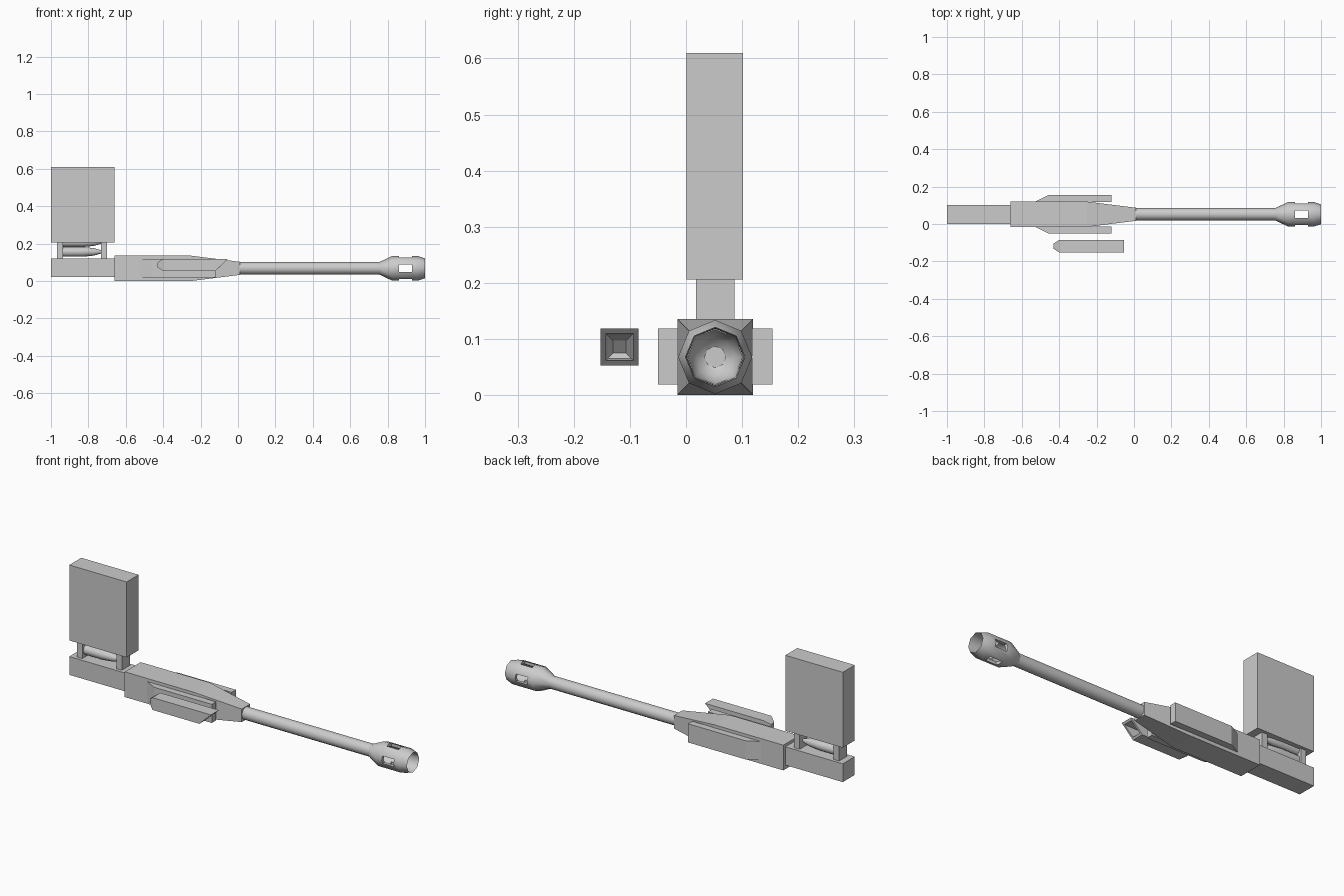
import bpy, bmesh, math
from mathutils import Vector

if "Cube" in bpy.data.objects:
    bpy.data.objects.remove(bpy.data.objects["Cube"])

CY, CZ = 0.052, 0.068   # barrel axis


def make(name, bm):
    bmesh.ops.recalc_face_normals(bm, faces=bm.faces)
    me = bpy.data.meshes.new(name)
    bm.to_mesh(me)
    bm.free()
    ob = bpy.data.objects.new(name, me)
    bpy.context.collection.objects.link(ob)
    return ob


def loft(name, rings):
    """Skin a row of equal-sized rings and cap both ends."""
    bm = bmesh.new()
    rows = [[bm.verts.new(p) for p in r] for r in rings]
    n = len(rows[0])
    for a, b in zip(rows, rows[1:]):
        for i in range(n):
            j = (i + 1) % n
            bm.faces.new((a[i], a[j], b[j], b[i]))
    bm.faces.new(rows[0][::-1])
    bm.faces.new(rows[-1])
    return make(name, bm)


def rect(x, y0, y1, z0, z1, xtop=None):
    xt = x if xtop is None else xtop
    return [(x, y0, z0), (x, y1, z0), (xt, y1, z1), (xt, y0, z1)]


def box(name, x0, x1, y0, y1, z0, z1):
    return loft(name, [rect(x0, y0, y1, z0, z1), rect(x1, y0, y1, z0, z1)])


def lathe(name, profile, n=8, y=CY, z=CZ, angle=50):
    """Revolve (x, radius) pairs about an axis along x."""
    ob = loft(name, [[(x, y + r * math.cos(2 * math.pi * i / n),
                       z + r * math.sin(2 * math.pi * i / n)) for i in range(n)]
                     for x, r in profile])
    bpy.context.view_layer.objects.active = ob
    ob.select_set(True)
    bpy.ops.object.shade_smooth_by_angle(angle=math.radians(angle))
    ob.select_set(False)
    return ob


# rear block, magazine and its feed posts
box("rear_block", -1.0, -0.66, 0.001, 0.102, 0.022, 0.12)
box("magazine", -1.0, -0.66, 0.001, 0.102, 0.206, 0.61)
for i, x in enumerate((-0.967, -0.733)):
    box(f"feed_post_{i}", x, x + 0.032, 0.018, 0.086, 0.12, 0.206)

# shells stacked in the feed
for i, z in enumerate((0.156, 0.208)):
    lathe(f"shell_{i}", [(-0.935, 0.026), (-0.83, 0.026), (-0.77, 0.020),
                         (-0.728, 0.008)], n=12, z=z)

# receiver tapering to the barrel
h, f = 0.0675, 0.035
loft("receiver", [rect(x, CY - r, CY + r, CZ - r, CZ + r)
                  for x, r in ((-0.66, h), (-0.25, h), (0.01, f))])

# side panels, wedge-shaped at the rear
for name, s in (("left_panel", 1), ("right_panel", -1)):
    plan = [(-0.53, 0.066), (-0.46, 0.102), (-0.12, 0.102), (-0.12, 0.066)]
    loft(name, [[(x, CY + s * d, z) for x, d in plan] for z in (0.019, 0.119)])

# barrel
lathe("barrel", [(0.0, 0.033), (0.79, 0.033)], n=16)

# hollow muzzle brake with four slots
brake = lathe("muzzle_brake", [(0.755, 0.033), (0.825, 0.066), (0.96, 0.066),
                               (1.0, 0.053), (0.96, 0.051), (0.83, 0.048),
                               (0.80, 0.034), (0.78, 0.004)])
cutters = [box("slot_cutter_y", 0.86, 0.93, CY - 0.1, CY + 0.1, CZ - 0.02, CZ + 0.02),
           box("slot_cutter_z", 0.86, 0.93, CY - 0.02, CY + 0.02, CZ - 0.1, CZ + 0.1)]
for c in cutters:
    m = brake.modifiers.new("slot", 'BOOLEAN')
    m.operation = 'DIFFERENCE'
    m.solver = 'EXACT'
    m.object = c
bpy.context.view_layer.objects.active = brake
for m in list(brake.modifiers):
    bpy.ops.object.modifier_apply(modifier=m.name)
for c in cutters:
    bpy.data.objects.remove(c)

# sight with slanted, recessed front and bevelled rear
y0, y1, z0, z1 = -0.152, -0.085, 0.053, 0.119
t = 0.009


def inset(d, x, xt):
    return rect(x, y0 + d, y1 - d, z0 + d, z1 - d, xt)


loft("sight", [inset(0.02, -0.43, -0.43), inset(0, -0.40, -0.40),
               inset(0, -0.122, -0.053), inset(t, -0.113, -0.062),
               inset(t + 0.003, -0.19, -0.15), inset(0.022, -0.20, -0.18)])
